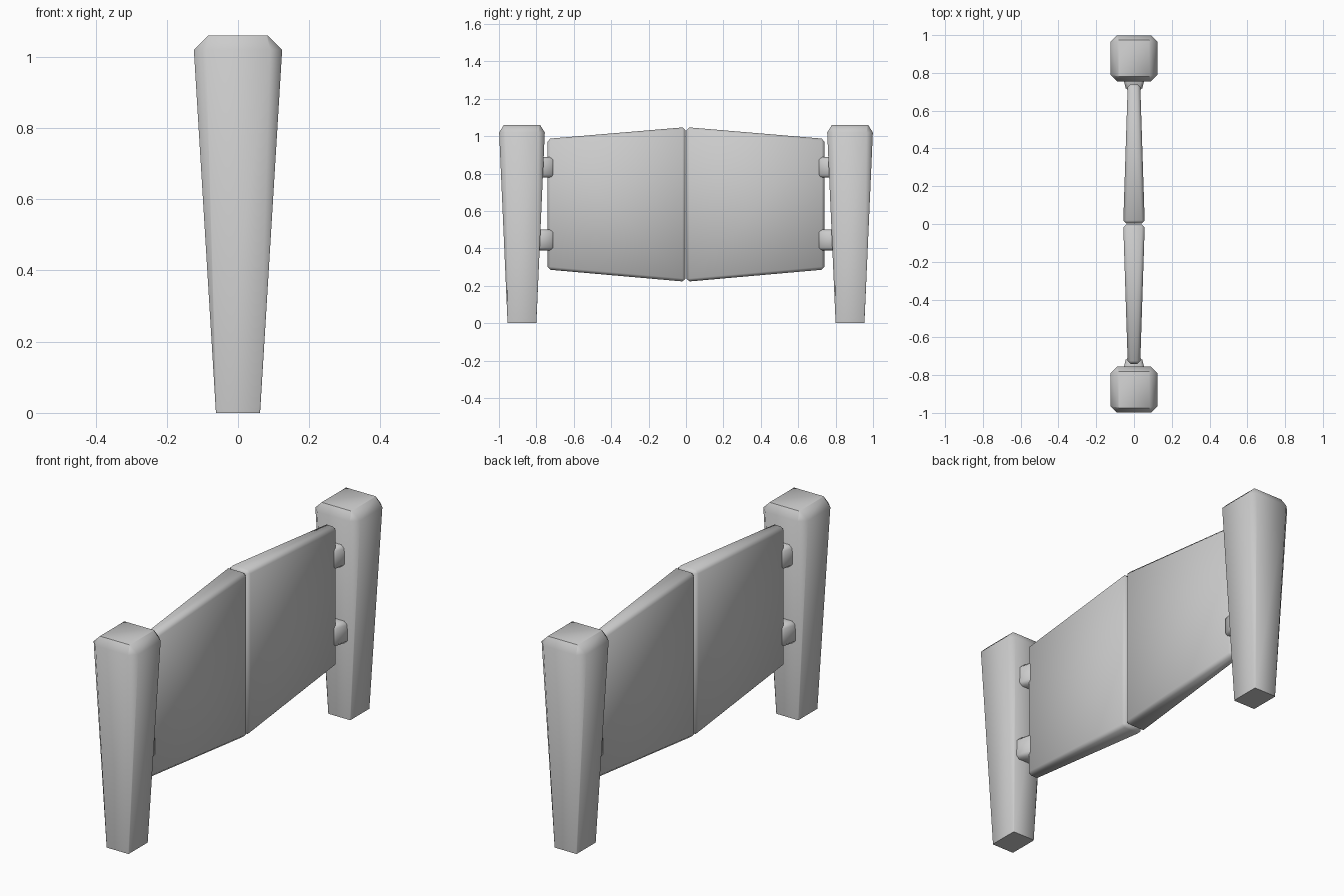
import bpy, bmesh, math

if "Cube" in bpy.data.objects:
    bpy.data.objects.remove(bpy.data.objects["Cube"])


def finish(name, bm, bevel=0.0, angle=40):
    bmesh.ops.remove_doubles(bm, verts=bm.verts, dist=1e-5)
    bmesh.ops.recalc_face_normals(bm, faces=bm.faces)
    if bevel:
        bmesh.ops.bevel(bm, geom=bm.edges[:], offset=bevel, segments=1,
                        affect='EDGES', clamp_overlap=True)
    me = bpy.data.meshes.new(name)
    bm.to_mesh(me)
    bm.free()
    ob = bpy.data.objects.new(name, me)
    bpy.context.collection.objects.link(ob)
    bpy.ops.object.select_all(action='DESELECT')
    ob.select_set(True)
    bpy.context.view_layer.objects.active = ob
    bpy.ops.object.shade_smooth_by_angle(angle=math.radians(angle))
    return ob


def loft(rings):
    """Closed solid through rings that have equal point counts."""
    bm = bmesh.new()
    vs = [[bm.verts.new(p) for p in r] for r in rings]
    n = len(vs[0])
    for a, b in zip(vs, vs[1:]):
        for i in range(n):
            j = (i + 1) % n
            bm.faces.new((a[i], a[j], b[j], b[i]))
    bm.faces.new(vs[0][::-1])
    bm.faces.new(vs[-1])
    return bm


def octagon(hx, hy, c, y, z):
    pts = [(hx, hy - c), (hx - c, hy), (c - hx, hy), (-hx, hy - c),
           (-hx, c - hy), (c - hx, -hy), (hx - c, -hy), (hx, c - hy)]
    return [(px, y + py, z) for px, py in pts]


def taper(s, y0, hx0, zlo0, zhi0, y1, hx1, zlo1, zhi1):
    """Box tapering along y."""
    def ring(y, h, lo, hi):
        return [(-h, s * y, lo), (h, s * y, lo), (h, s * y, hi), (-h, s * y, hi)]
    return loft([ring(y0, hx0, zlo0, zhi0), ring(y1, hx1, zlo1, zhi1)])


for s, side in ((-1, "front"), (1, "back")):
    # post: nearly square foot, chamfered shoulder, square cap
    y = s * 0.877
    finish(side + "_post", loft([
        octagon(0.062, 0.077, 0.003, y, 0.0),
        octagon(0.124, 0.122, 0.034, y, 1.02),
        octagon(0.083, 0.097, 0.003, y, 1.06)]), angle=50)

    # swinging door leaf, taller and thicker towards the middle
    finish(side + "_door", taper(s, 0.003, 0.057, 0.222, 1.048,
                                 0.741, 0.033, 0.287, 0.986), bevel=0.016, angle=50)

    # hinges joining leaf and post
    for z, level in ((0.445, "lower"), (0.833, "upper")):
        finish(f"{side}_{level}_hinge",
               taper(s, 0.704, 0.04, z - 0.055, z + 0.055,
                     0.82, 0.07, z - 0.055, z + 0.055), bevel=0.015, angle=50)
